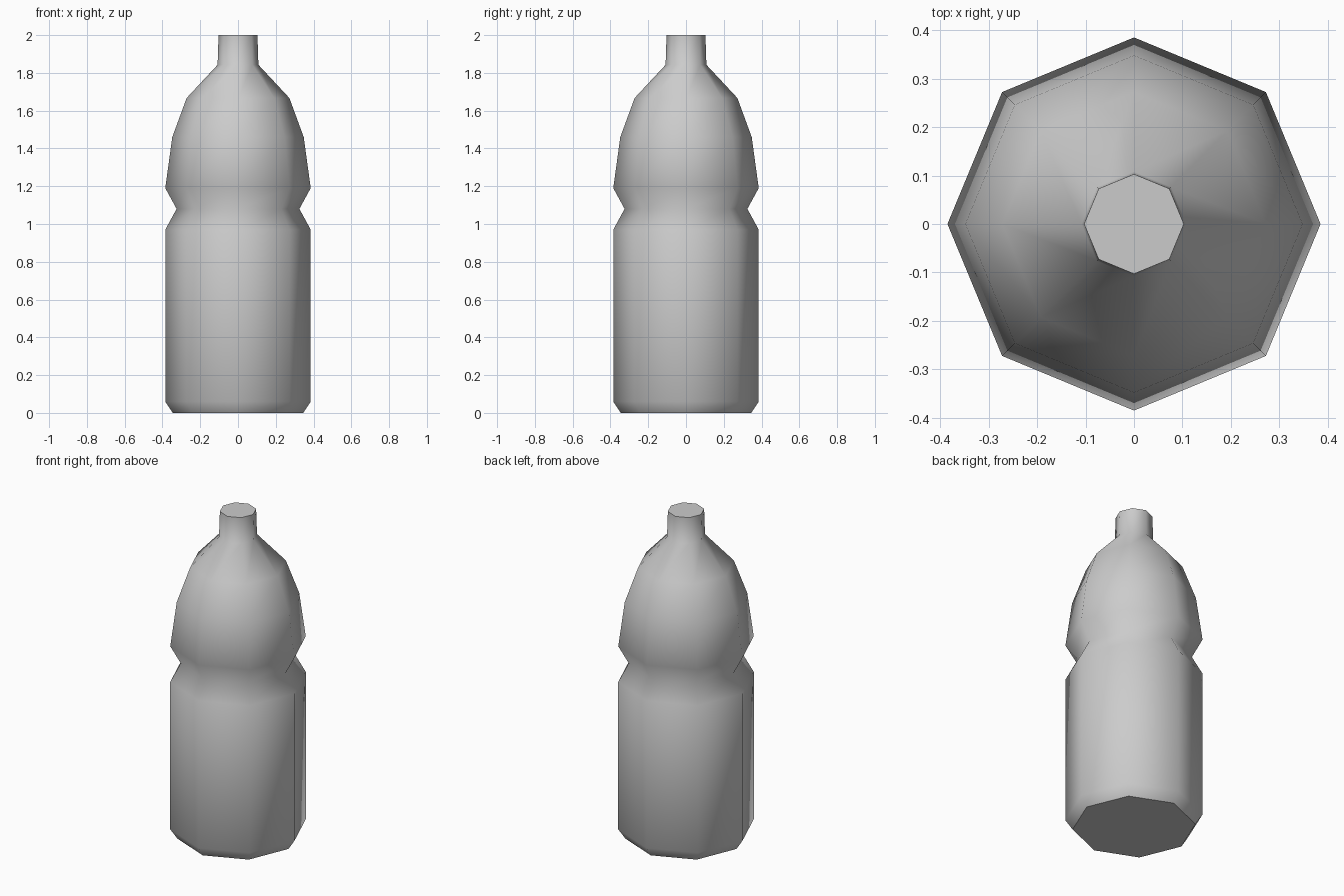
import bpy, bmesh
from math import cos, sin, tau

cube = bpy.data.objects.get("Cube")
if cube:
    bpy.data.objects.remove(cube, do_unlink=True)

SIDES = 8
# Bottle outline as (radius, height), from base to mouth
PROFILE = [(0.345, 0), (0.385, 0.06), (0.385, 0.97), (0.325, 1.08),
           (0.385, 1.19), (0.348, 1.46), (0.272, 1.667),
           (0.108, 1.843), (0.103, 2)]

grey = bpy.data.materials.new("light grey")
grey.use_nodes = True
colour = (0.6, 0.6, 0.6, 1)
grey.diffuse_color = colour
grey.node_tree.nodes["Principled BSDF"].inputs["Base Color"].default_value = colour

# Eight-sided body turned from the outline
bm = bmesh.new()
rings = [[bm.verts.new((r * cos(tau * i / SIDES), r * sin(tau * i / SIDES), z))
          for i in range(SIDES)] for r, z in PROFILE]
for low, high in zip(rings, rings[1:]):
    for i in range(SIDES):
        j = (i + 1) % SIDES
        bm.faces.new((low[i], low[j], high[j], high[i])).smooth = True

# Flat base and mouth with crisp rims
for cap in (bm.faces.new(rings[0][::-1]), bm.faces.new(rings[-1])):
    cap.smooth = False
    for edge in cap.edges:
        edge.smooth = False

mesh = bpy.data.meshes.new("bottle")
bm.to_mesh(mesh)
bm.free()
mesh.materials.append(grey)
bottle = bpy.data.objects.new("bottle", mesh)
bpy.context.collection.objects.link(bottle)
